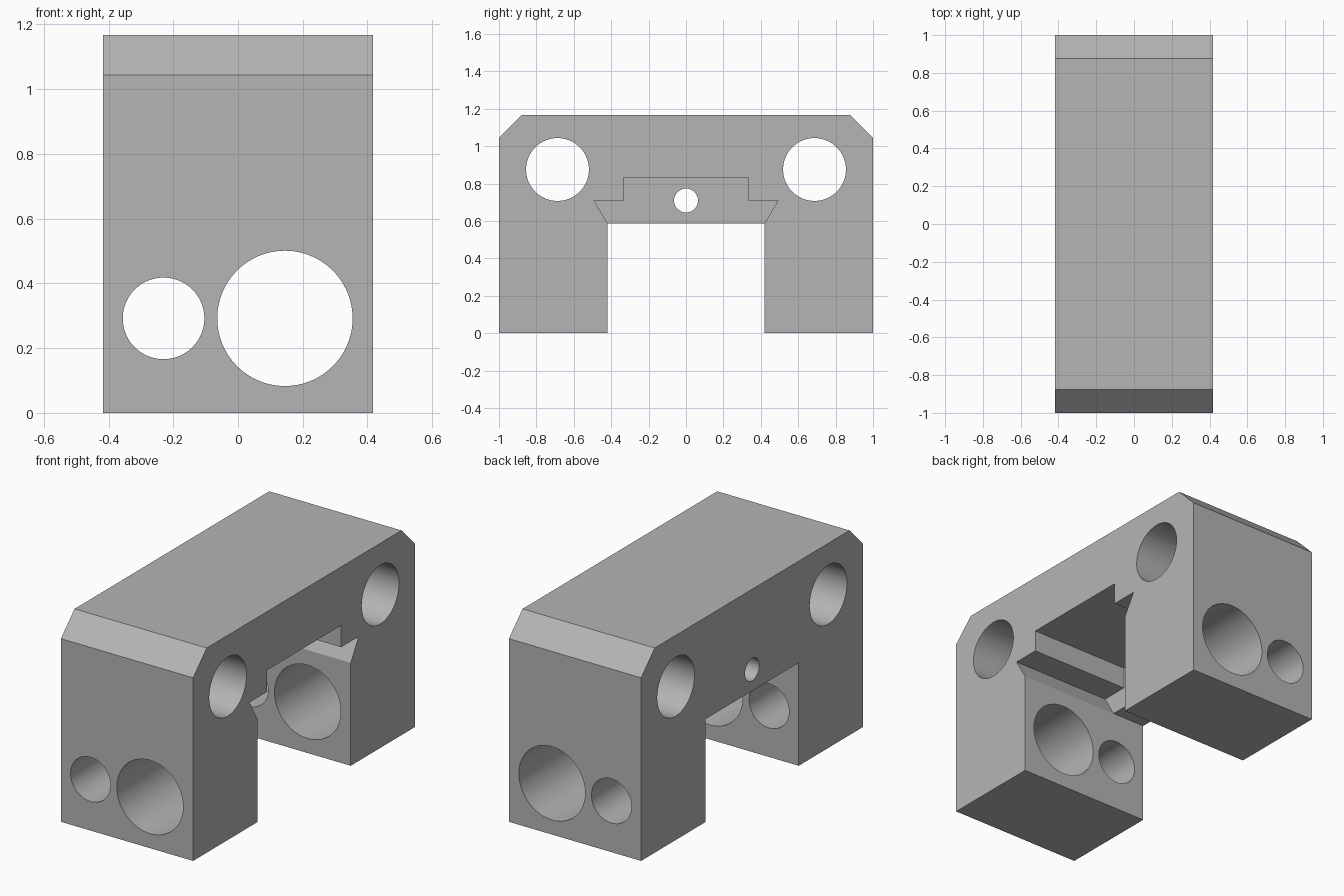
import bpy
import bmesh
from mathutils import Matrix, Vector

cube = bpy.data.objects.get("Cube")
if cube:
    bpy.data.objects.remove(cube, do_unlink=True)

HALF_WIDTH = 0.417
HEIGHT = 1.167
CHAMFER = 0.123
LEG_INNER = 0.42      # half of the gap between the legs
ARCH_Z = 0.587        # underside of the bridge
WALL_X = -0.208       # inner face of the pocket's end wall


def make_object(name, bm):
    bmesh.ops.recalc_face_normals(bm, faces=bm.faces)
    mesh = bpy.data.meshes.new(name)
    bm.to_mesh(mesh)
    bm.free()
    obj = bpy.data.objects.new(name, mesh)
    bpy.context.collection.objects.link(obj)
    return obj


def extruded_profile(name, half, x0, x1):
    """Mirror a half profile of (y, z) points and extrude it along x."""
    points = half + [(-y, z) for y, z in reversed(half)]
    bm = bmesh.new()
    face = bm.faces.new([bm.verts.new((x0, y, z)) for y, z in points])
    result = bmesh.ops.extrude_face_region(bm, geom=[face])
    verts = [v for v in result["geom"] if isinstance(v, bmesh.types.BMVert)]
    bmesh.ops.translate(bm, verts=verts, vec=(x1 - x0, 0, 0))
    return make_object(name, bm)


def bore(name, center, radius, axis, length=3.0):
    """Cylinder used to drill a round hole along the given axis."""
    turn = Vector((0, 0, 1)).rotation_difference(Vector(axis)).to_matrix().to_4x4()
    bm = bmesh.new()
    bmesh.ops.create_cone(bm, cap_ends=True, segments=96, radius1=radius,
                          radius2=radius, depth=length,
                          matrix=Matrix.Translation(center) @ turn)
    return make_object(name, bm)


# Chamfered bridge with two legs
body = extruded_profile("bridge_block", [
    (LEG_INNER, ARCH_Z), (LEG_INNER, 0), (1, 0),
    (1, HEIGHT - CHAMFER), (1 - CHAMFER, HEIGHT)], -HALF_WIDTH, HALF_WIDTH)

# Stepped dovetail pocket, open on one side and below
cutters = [extruded_profile("dovetail_pocket_cutter", [
    (0.39, 0.5), (LEG_INNER, ARCH_Z), (0.492, 0.709),
    (0.334, 0.709), (0.334, 0.833)], WALL_X, 1)]

# Holes along the legs, across the bridge corners and through the end wall
ALONG_Y, ALONG_X = (0, 1, 0), (1, 0, 0)
cutters += [
    bore("large_leg_hole_cutter", (0.145, 0, 0.292), 0.209, ALONG_Y),
    bore("small_leg_hole_cutter", (-0.23, 0, 0.292), 0.126, ALONG_Y),
    bore("wall_hole_cutter", (0, 0, 0.709), 0.064, ALONG_X),
]
for side in (-1, 1):
    cutters.append(bore("corner_hole_cutter", (0, side * 0.687, 0.875), 0.168, ALONG_X))

# Cut the block
bpy.ops.object.select_all(action="DESELECT")
bpy.context.view_layer.objects.active = body
body.select_set(True)
for cutter in cutters:
    cutter.hide_render = True
    mod = body.modifiers.new(cutter.name, "BOOLEAN")
    mod.operation = "DIFFERENCE"
    mod.solver = "EXACT"
    mod.object = cutter
    bpy.ops.object.modifier_apply(modifier=mod.name)
for cutter in cutters:
    bpy.data.objects.remove(cutter, do_unlink=True)

# Plain grey finish
grey = bpy.data.materials.new("plain_grey")
grey.use_nodes = True
colour = (0.46, 0.46, 0.46, 1)
grey.diffuse_color = colour
grey.node_tree.nodes["Principled BSDF"].inputs["Base Color"].default_value = colour
body.data.materials.clear()
body.data.materials.append(grey)
bpy.ops.object.shade_smooth_by_angle()
